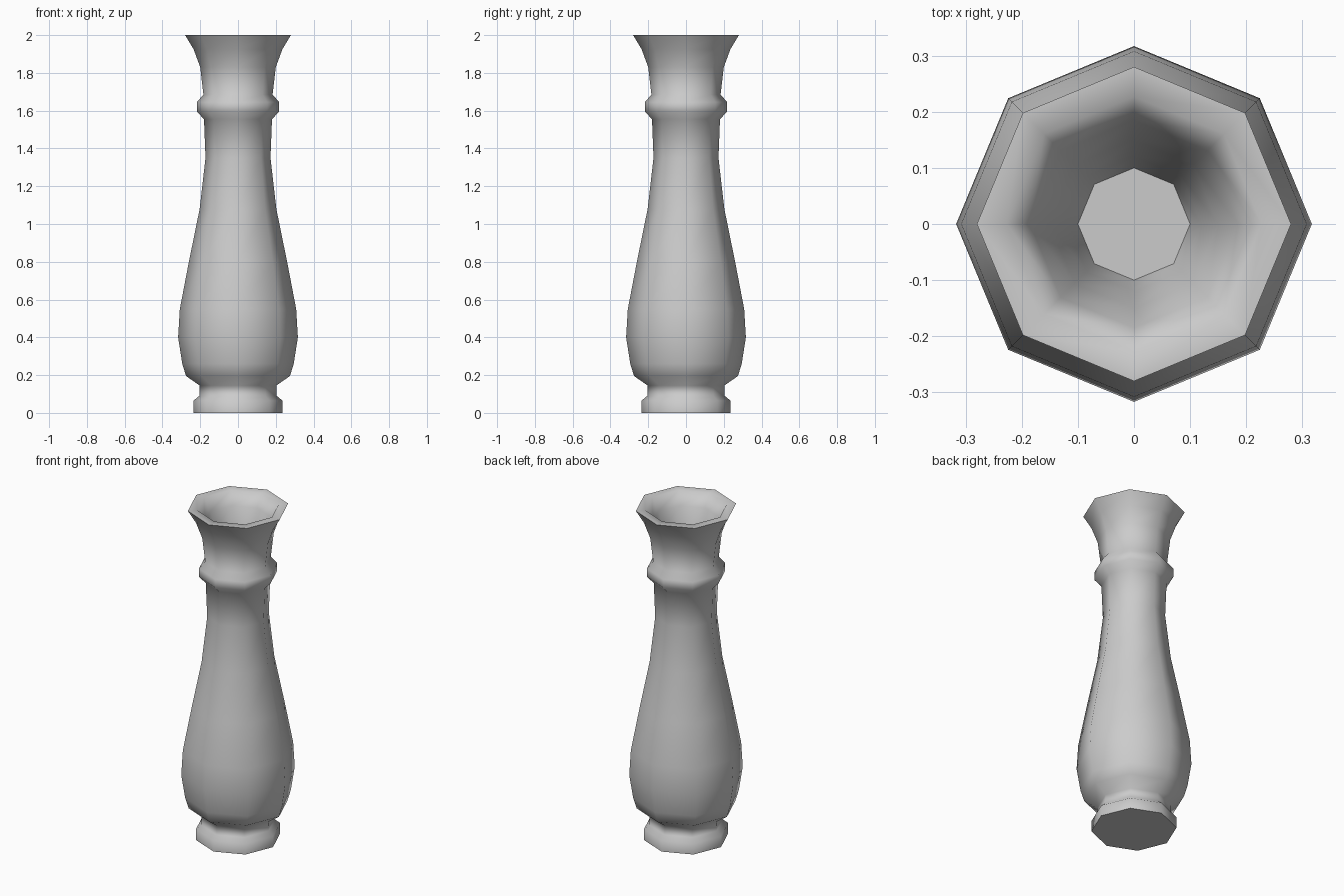
import bpy, bmesh, math

SIDES = 8

cube = bpy.data.objects.get("Cube")
if cube:
    bpy.data.objects.remove(cube, do_unlink=True)

# Plain stone colour
stone = bpy.data.materials.new("grey_stone")
stone.use_nodes = True
colour = (0.6, 0.6, 0.6, 1)
stone.diffuse_color = colour
stone.node_tree.nodes["Principled BSDF"].inputs["Base Color"].default_value = colour

# Profile as (radius, height): foot, belly, neck, collar, flared lip
outside = [(0.235, 0), (0.235, 0.065), (0.205, 0.09), (0.203, 0.145),
           (0.275, 0.195), (0.295, 0.26), (0.317, 0.4), (0.308, 0.55),
           (0.26, 0.8), (0.203, 1.08), (0.172, 1.35), (0.18, 1.555),
           (0.218, 1.595), (0.218, 1.645), (0.183, 1.685), (0.2, 1.83),
           (0.235, 1.925), (0.28, 2.0)]
# Hollow, from the rim down to its floor
inside = [(0.227, 2.0), (0.185, 1.925), (0.15, 1.83), (0.12, 1.7), (0.1, 1.6)]


def lathe(name, profile):
    """Turn a profile about z, capping its first and last rings."""
    bm = bmesh.new()
    rings = []
    for r, z in profile:
        rings.append([bm.verts.new((r * math.cos(i * math.tau / SIDES),
                                    r * math.sin(i * math.tau / SIDES), z))
                      for i in range(SIDES)])
    for low, high in zip(rings, rings[1:]):
        for i in range(SIDES):
            j = (i + 1) % SIDES
            bm.faces.new((low[i], low[j], high[j], high[i]))
    bm.faces.new(rings[0][::-1])
    bm.faces.new(rings[-1])
    mesh = bpy.data.meshes.new(name)
    bm.to_mesh(mesh)
    bm.free()
    mesh.materials.append(stone)
    obj = bpy.data.objects.new(name, mesh)
    bpy.context.collection.objects.link(obj)
    return obj


vase = lathe("vase", outside + inside)
bpy.ops.object.select_all(action='DESELECT')
vase.select_set(True)
bpy.context.view_layer.objects.active = vase
bpy.ops.object.shade_smooth_by_angle(angle=math.radians(65))
